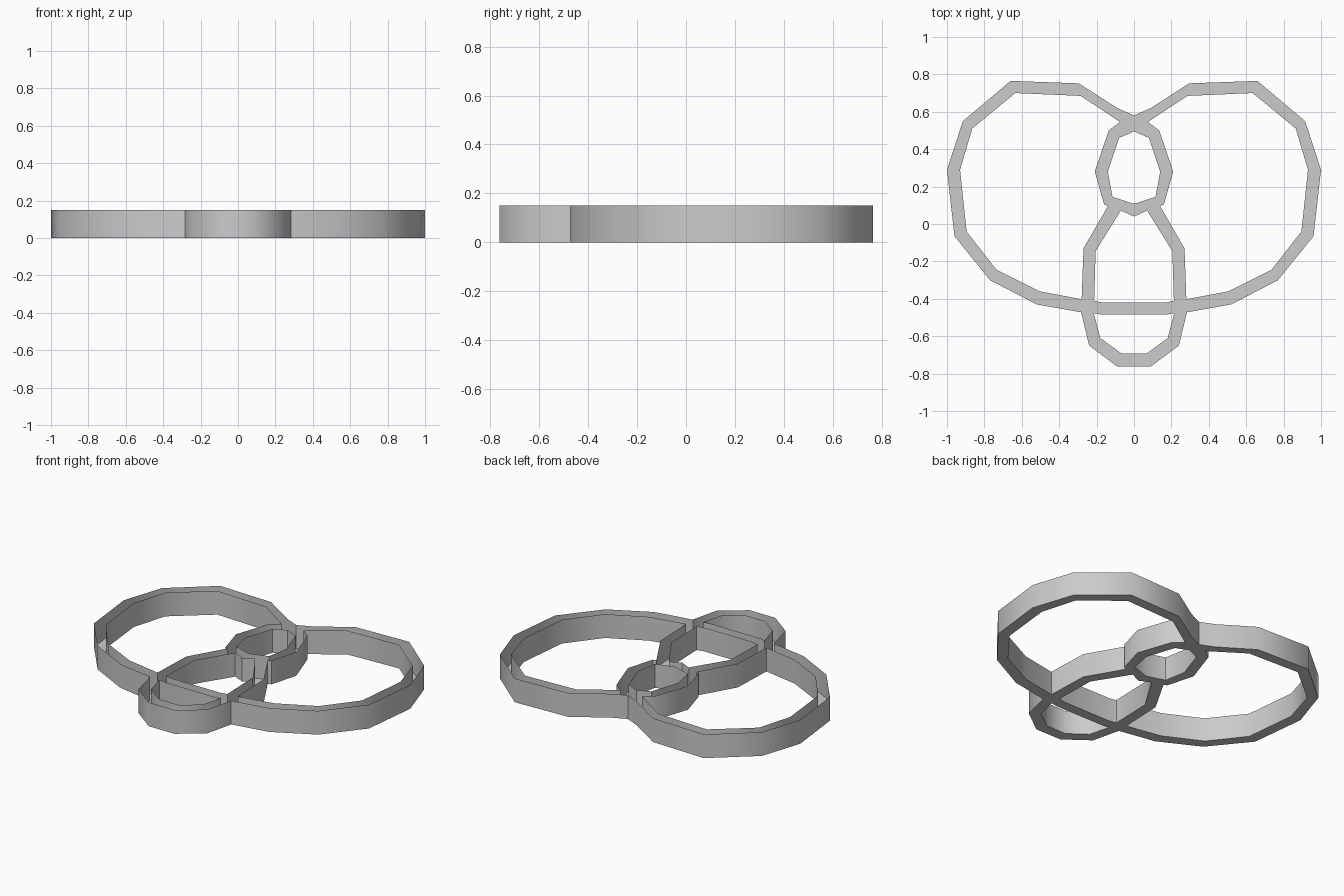
import bpy, bmesh

if "Cube" in bpy.data.objects:
    bpy.data.objects.remove(bpy.data.objects["Cube"])

HEIGHT = 0.15


def mirrored(half):
    """Close a right-hand half outline (top to bottom) by mirroring it in x."""
    return half + [(-x, y) for x, y in reversed(half) if abs(x) > 1e-6]


# Outer silhouette, right half
silhouette = mirrored([
    (0, 0.58), (0.09, 0.62), (0.295, 0.752), (0.66, 0.765), (0.915, 0.55),
    (1.0, 0.29), (0.96, -0.065), (0.77, -0.30), (0.52, -0.43),
    (0.283, -0.472), (0.24, -0.65), (0.09, -0.762)])

# Large side opening, bounded inside by the small ring and the tall loop
side_opening = [
    (0.075, 0.545), (0.285, 0.685), (0.635, 0.70), (0.865, 0.51),
    (0.93, 0.29), (0.895, -0.04), (0.735, -0.245), (0.505, -0.36),
    (0.28, -0.402), (0.27, -0.13), (0.14, 0.095), (0.16, 0.105),
    (0.21, 0.28), (0.135, 0.50)]

# Centre openings
ring_opening = mirrored([(0, 0.495), (0.08, 0.46), (0.14, 0.28), (0.115, 0.14), (0, 0.11)])
ring_opening = mirrored([(0, 0.495), (0.08, 0.46), (0.14, 0.28), (0.115, 0.145), (0, 0.108)])
loop_opening = mirrored([(0, 0.04), (0.07, 0.072), (0.205, -0.145), (0.213, -0.41), (0.17, -0.42)])
lower_opening = mirrored([(0.17, -0.485), (0.215, -0.477), (0.18, -0.61), (0.068, -0.692)])

outlines = [silhouette, side_opening, [(-x, y) for x, y in side_opening],
            ring_opening, loop_opening, lower_opening]

# Flat floor with openings
bm = bmesh.new()
rims = []
for pts in outlines:
    verts = [bm.verts.new((x, y, 0)) for x, y in pts]
    rims += [bm.edges.new((verts[i - 1], verts[i])) for i in range(len(verts))]
bmesh.ops.triangle_fill(bm, edges=rims, use_beauty=True, normal=(0, 0, -1))

# Thin upright walls along every outline, open at the top
result = bmesh.ops.extrude_edge_only(bm, edges=rims)
top = [v for v in result["geom"] if isinstance(v, bmesh.types.BMVert)]
bmesh.ops.translate(bm, verts=top, vec=(0, 0, HEIGHT))
bmesh.ops.recalc_face_normals(bm, faces=bm.faces)
floor = next(f for f in bm.faces if all(v.co.z < 0.001 for v in f.verts))
if floor.normal.z > 0:
    bmesh.ops.reverse_faces(bm, faces=bm.faces)

mesh = bpy.data.meshes.new("open_channel_frame")
bm.to_mesh(mesh)
bm.free()
frame = bpy.data.objects.new("open_channel_frame", mesh)
bpy.context.collection.objects.link(frame)
bpy.context.view_layer.objects.active = frame
frame.select_set(True)
bpy.ops.object.shade_smooth_by_angle(angle=0.79)
